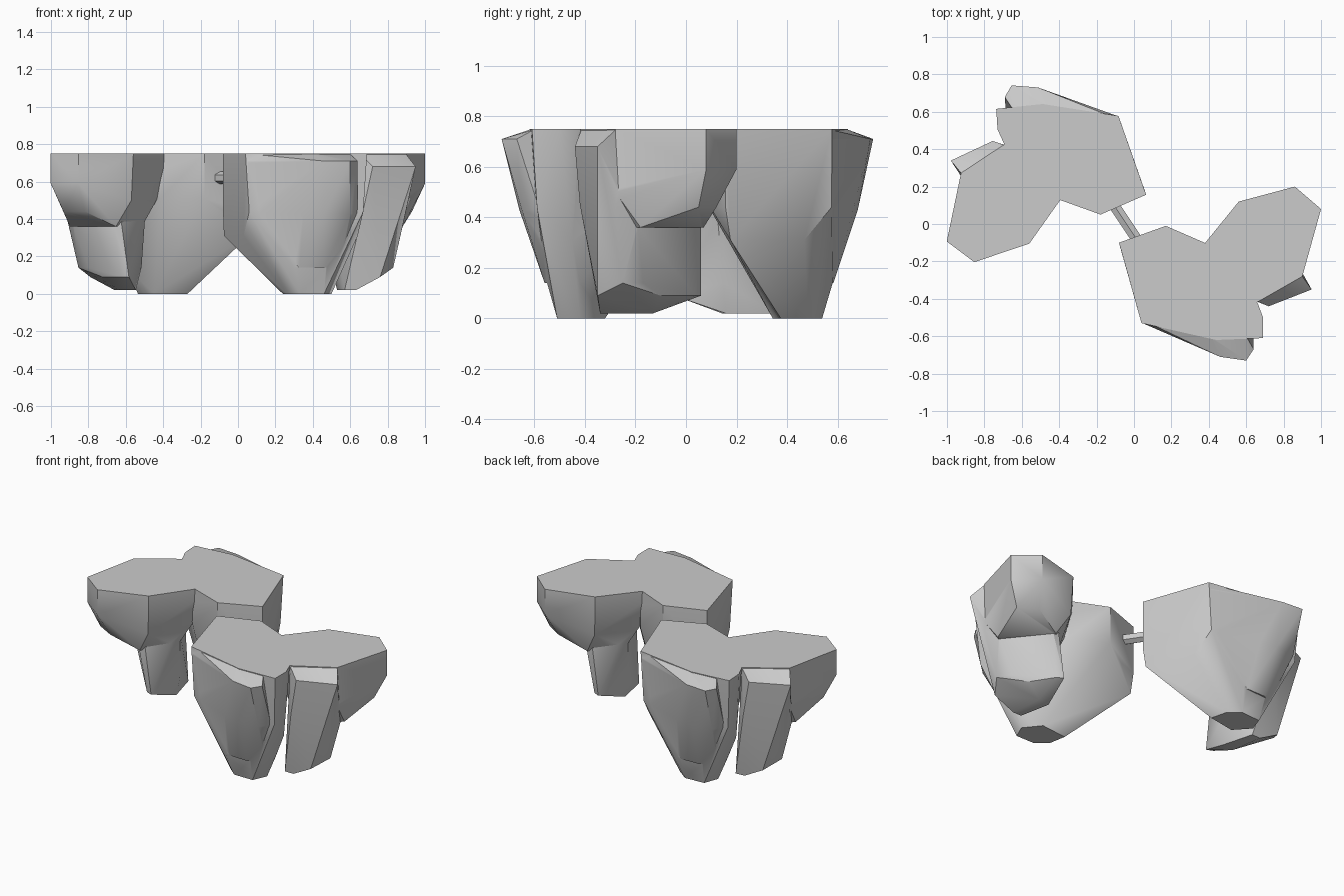
import bpy, bmesh, math
from mathutils import Matrix, Vector

if "Cube" in bpy.data.objects:
    bpy.data.objects.remove(bpy.data.objects["Cube"])


def hull(name, layers):
    """Solid wrapped around horizontal layers: {z: [(x, y), ...]}"""
    bm = bmesh.new()
    for z, pts in layers.items():
        for x, y in pts:
            bm.verts.new((x, y, z))
    res = bmesh.ops.convex_hull(bm, input=bm.verts[:])
    junk = [v for v in res["geom_interior"] if isinstance(v, bmesh.types.BMVert)]
    if junk:
        bmesh.ops.delete(bm, geom=junk, context='VERTS')
    bmesh.ops.dissolve_limit(bm, angle_limit=0.02, verts=bm.verts[:], edges=bm.edges[:])
    bmesh.ops.recalc_face_normals(bm, faces=bm.faces[:])
    me = bpy.data.meshes.new(name)
    bm.to_mesh(me)
    bm.free()
    ob = bpy.data.objects.new(name, me)
    bpy.context.collection.objects.link(ob)
    return ob


def union(base, others):
    for o in others:
        m = base.modifiers.new("join", 'BOOLEAN')
        m.operation, m.solver, m.object = 'UNION', 'EXACT', o
    dg = bpy.context.evaluated_depsgraph_get()
    me = bpy.data.meshes.new_from_object(base.evaluated_get(dg))
    base.modifiers.clear()
    base.data = me
    for o in others:
        bpy.data.objects.remove(o)


def smooth(ob):
    bpy.ops.object.select_all(action='DESELECT')
    ob.select_set(True)
    bpy.context.view_layer.objects.active = ob
    bpy.ops.object.shade_smooth_by_angle(angle=math.radians(32))


# Large bowl-shaped mass under the inner half
bowl = hull("right_island", {
    0.75: [(-.08, -.10), (.17, -.01), (.40, -.11), (.66, -.42), (.69, -.50),
           (.69, -.61), (.44, -.62), (.04, -.53)],
    0.51: [(.17, -.01), (.40, -.11)],
    0.44: [(-.08, -.10), (.06, -.05), (.67, -.59), (.06, -.53)],
    0.31: [(-.075, -.12), (-.02, -.28), (.03, -.42), (.64, -.45)],
    0.14: [(.19, -.33), (.21, -.46), (.30, -.55), (.47, -.55), (.56, -.42), (.42, -.27)],
    0.0: [(.24, -.34), (.26, -.45), (.33, -.51), (.46, -.51), (.50, -.42), (.42, -.32)],
})

# Bulging front of the bowl with a dipped rim
lip = hull("lip", {
    0.748: [(.06, -.52), (.30, -.50), (.60, -.60), (.42, -.615)],
    0.71: [(.05, -.532), (.36, -.64), (.46, -.71), (.60, -.73), (.64, -.67)],
    0.43: [(.08, -.525), (.35, -.635), (.46, -.66), (.60, -.65), (.64, -.58)],
    0.14: [(.25, -.49), (.33, -.555), (.46, -.56), (.54, -.50)],
})

# Faceted overhang at the outer end
overhang = hull("overhang", {
    0.75: [(.30, -.20), (.40, -.11), (.56, .12), (.86, .20), (1, .08), (.90, -.28), (.655, -.42)],
    0.59: [(.86, .20), (1, .08)],
    0.50: [(.57, .11), (.90, -.28), (.42, -.13)],
    0.44: [(.93, .05), (.82, .12)],
    0.36: [(.88, -.18), (.65, .07), (.50, -.10), (.68, -.35)],
})

# Tapered root that carries the overhang, with a projecting outer slab
root = hull("root", {
    0.745: [(.66, -.415), (.90, -.28), (.60, -.20)],
    0.68: [(.72, -.44), (.95, -.35)],
    0.45: [(.90, -.28), (.48, -.10), (.63, .06), (.67, -.42)],
    0.36: [(.66, .06), (.86, -.19)],
    0.14: [(.83, -.25), (.78, -.17), (.50, -.13)],
    0.09: [(.76, -.35), (.71, -.10), (.58, .06), (.62, .04)],
    0.02: [(.57, -.34), (.63, -.34), (.53, -.14), (.61, -.13)],
})
union(bowl, [lip, overhang, root])

# Second island: same shape turned about half a circle
left = bpy.data.objects.new("left_island", bowl.data.copy())
bpy.context.collection.objects.link(left)
pivot = Vector((-.95, -.10, 0))
left.data.transform(Matrix.Translation((0, -.01, 0)) @ Matrix.Translation(pivot)
                    @ Matrix.Rotation(.065, 4, 'Z')
                    @ Matrix.Translation(-pivot) @ Matrix.Rotation(math.pi, 4, 'Z'))
for ob in (bowl, left):
    smooth(ob)

# Thin beam joining the two islands
a, b = Vector((-.12, .12, .62)), Vector((.02, -.09, .62))
bpy.ops.mesh.primitive_cylinder_add(vertices=6, radius=.033, depth=(b - a).length, location=(a + b) / 2)
beam = bpy.context.object
beam.name = "connecting_beam"
beam.rotation_euler = (b - a).to_track_quat('Z', 'Y').to_euler()
